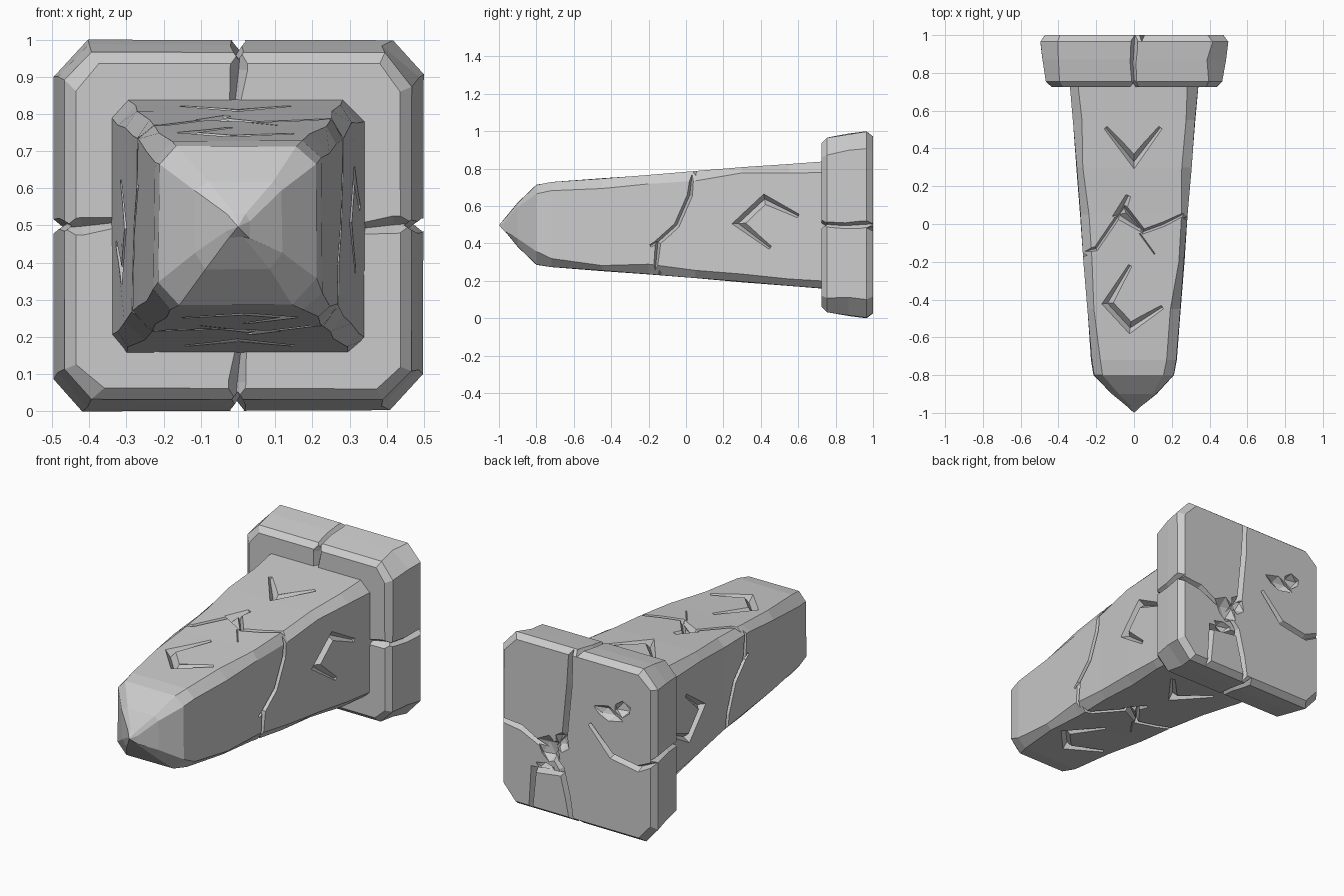
import bpy, bmesh, random
from mathutils import Vector, Matrix

random.seed(4)
C = 0.503  # height of the long axis
if "Cube" in bpy.data.objects:
    bpy.data.objects.remove(bpy.data.objects["Cube"])

stone = bpy.data.materials.new("grey_stone")
stone.use_nodes = True
stone.diffuse_color = (0.6, 0.6, 0.6, 1)
stone.node_tree.nodes["Principled BSDF"].inputs["Base Color"].default_value = (0.6, 0.6, 0.6, 1)


def make_object(name, bm):
    bmesh.ops.recalc_face_normals(bm, faces=bm.faces)
    mesh = bpy.data.meshes.new(name)
    bm.to_mesh(mesh)
    bm.free()
    mesh.materials.append(stone)
    ob = bpy.data.objects.new(name, mesh)
    bpy.context.collection.objects.link(ob)
    return ob


def skin(bm, rings):
    for a, b in zip(rings, rings[1:]):
        for i in range(len(a)):
            j = (i + 1) % len(a)
            bm.faces.new((a[i], a[j], b[j], b[i]))


def chipped_block(name, sections, jitter, apex=None):
    """Loft chamfered squares (y, half size, chamfer) into a rough block."""
    bm = bmesh.new()
    rings = []
    for y, h, c in sections:
        ring = []
        for sx, sz, flip in ((1, 1, 0), (-1, 1, 1), (-1, -1, 0), (1, -1, 1)):
            corner = [(h, h - c), (h - c, h)]
            for px, pz in reversed(corner) if flip else corner:
                r = [random.uniform(-jitter, jitter) for _ in range(2)]
                # chips shift points along the sides and only shave the rest
                x = px + (r[0] if px < h else -abs(r[0]) * 0.4)
                z = pz + (r[1] if pz < h else -abs(r[1]) * 0.4)
                ring.append(bm.verts.new((sx * x, y, C + sz * z)))
        rings.append(ring)
    skin(bm, rings)
    bm.faces.new(rings[-1])
    if apex:
        tip = bm.verts.new(apex)
        for i in range(8):
            bm.faces.new((rings[0][i], rings[0][(i + 1) % 8], tip))
    else:
        bm.faces.new(rings[0])
    return make_object(name, bm)


def carve(target, cutter):
    cutter.hide_render = True
    mod = target.modifiers.new("carve", "BOOLEAN")
    mod.operation = "DIFFERENCE"
    mod.solver = "EXACT"
    mod.object = cutter
    bpy.context.view_layer.objects.active = target
    bpy.ops.object.modifier_apply(modifier=mod.name)
    bpy.data.objects.remove(cutter)


def groove(target, points, normal, width, depth, end=0.5):
    """Carve a V-shaped channel along a path lying on a face."""
    pts = [Vector(p) for p in points]
    n = Vector(normal)
    bm = bmesh.new()
    rings = []
    for i, p in enumerate(pts):
        before = (p - pts[i - 1]).normalized() if i else None
        after = (pts[i + 1] - p).normalized() if i + 1 < len(pts) else None
        t = ((before or after) + (after or before)).normalized()
        k = 1 / max(0.6, t.dot(after or before))
        if before is None or after is None:
            k = end
        side = n.cross(t).normalized() * width * k
        d = n * depth * (end if k == end else 1)
        rings.append([bm.verts.new(v) for v in (p + side, p + d, p - side, p - d)])
    skin(bm, rings)
    bm.faces.new(rings[0])
    bm.faces.new(rings[-1])
    carve(target, make_object("groove_cutter", bm))


def pit(target, centre, size):
    """Knock out a jagged shallow hollow."""
    bm = bmesh.new()
    bmesh.ops.create_icosphere(bm, subdivisions=1, radius=1)
    for v in bm.verts:
        v.co *= random.uniform(0.65, 1.1)
    bmesh.ops.transform(bm, verts=bm.verts,
                        matrix=Matrix.Translation(centre) @ Matrix.Diagonal((*size, 1)))
    carve(target, make_object("pit_cutter", bm))


# Tapered shaft with a blunt pyramid point
def half(y):
    return 0.285 + 0.078 * y


shaft_sections = [(-0.97, 0.035, 0.012), (-0.9, 0.12, 0.035), (-0.8, 0.215, 0.06), (-0.72, half(-0.72), 0.05)]
shaft_sections += [(y, half(y), 0.045) for y in (-0.45, -0.2, 0.05, 0.3, 0.55)]
shaft_sections += [(0.8, half(0.8), 0.055)]
shaft = chipped_block("shaft", shaft_sections, 0.014, (0, -1, C - 0.003))

# Square head plate
head = chipped_block("head_plate", [(0.725, 0.44, 0.07), (0.755, 0.47, 0.085), (0.87, 0.488, 0.09),
                                    (0.965, 0.5, 0.09), (1.0, 0.475, 0.08)], 0.012)

# Shaft carvings: (path, half width, depth); opposite sides share them, turned half round
top_marks = [
    ([(-0.15, 0.51), (0, 0.33), (0.14, 0.51)], 0.026, 0.04),
    ([(-0.02, -0.22), (-0.14, -0.42), (-0.02, -0.55), (0.15, -0.44)], 0.026, 0.04),
    ([(-0.03, 0.15), (-0.08, 0.05), (0.04, -0.03)], 0.03, 0.04),
    ([(-0.32, -0.16), (-0.2, -0.13), (-0.05, 0.09), (0.05, -0.04), (0.16, 0), (0.32, 0.08)], 0.013, 0.04),
    ([(0.03, -0.05), (0.11, -0.16)], 0.01, 0.02),
]
side_marks = [
    ([(0.6, 0.55), (0.42, 0.64), (0.28, 0.51), (0.45, 0.38)], 0.026, 0.04),
    ([(0.04, 0.84), (0.02, 0.66), (-0.05, 0.5), (-0.15, 0.41), (-0.17, 0.2)], 0.016, 0.04),
    ([(-0.08, 0.46), (-0.19, 0.39)], 0.02, 0.03),
]
for s in (1, -1):
    for path, w, d in top_marks:
        groove(shaft, [(s * x, y, C + s * half(y)) for x, y in path], (0, 0, s), w, d)
    for path, w, d in side_marks:
        groove(shaft, [(s * half(y), y, C + s * (z - C)) for y, z in path], (s, 0, 0), w, d)

# Splits across the rim and front of the head
for dx, dz in ((1, 0), (-1, 0), (0, 1), (0, -1)):
    def rim(y, r, off):
        return (dx * r + dz * off, y, C + dz * r + dx * off)

    groove(head, [rim(0.7, 0.465, 0.005), rim(0.85, 0.49, -0.005), rim(1.05, 0.5, 0.008)],
           (dx, 0, dz), 0.02, 0.03, 0.9)
    groove(head, [rim(0.725, 0.33, -0.008), rim(0.725, 0.42, 0.002), rim(0.725, 0.52, 0.01)],
           (0, -1, 0), 0.024, 0.04, 0.6)

# Cracks and broken hollows on the back of the head
back_cracks = [
    [(0.04, 1.03), (0.05, 0.8), (0.08, 0.5), (0.16, 0.4)],
    [(0.53, 0.49), (0.36, 0.47), (0.2, 0.39)],
    [(0.03, -0.03), (0.06, 0.14), (0.1, 0.3), (0.17, 0.38)],
    [(-0.53, 0.5), (-0.39, 0.43), (-0.22, 0.46), (-0.08, 0.61)],
    [(0.3, 0.0), (0.28, 0.25), (0.09, 0.27)],
]
for path in back_cracks:
    groove(head, [(x, 1.0, z) for x, z in path], (0, 1, 0), 0.017, 0.045, 0.7)
for x, z, w, h in ((0.18, 0.39, 0.08, 0.09), (0.1, 0.46, 0.05, 0.07), (0.2, 0.28, 0.08, 0.035),
                   (-0.2, 0.7, 0.1, 0.045), (-0.29, 0.75, 0.07, 0.05)):
    pit(head, (x, 1.0, z), (w, 0.05, h))

# Carving can leave a slight offset, so rest the head on the ground
lowest = min(v.co.z for v in head.data.vertices)
for ob in (shaft, head):
    ob.location.z = -lowest
